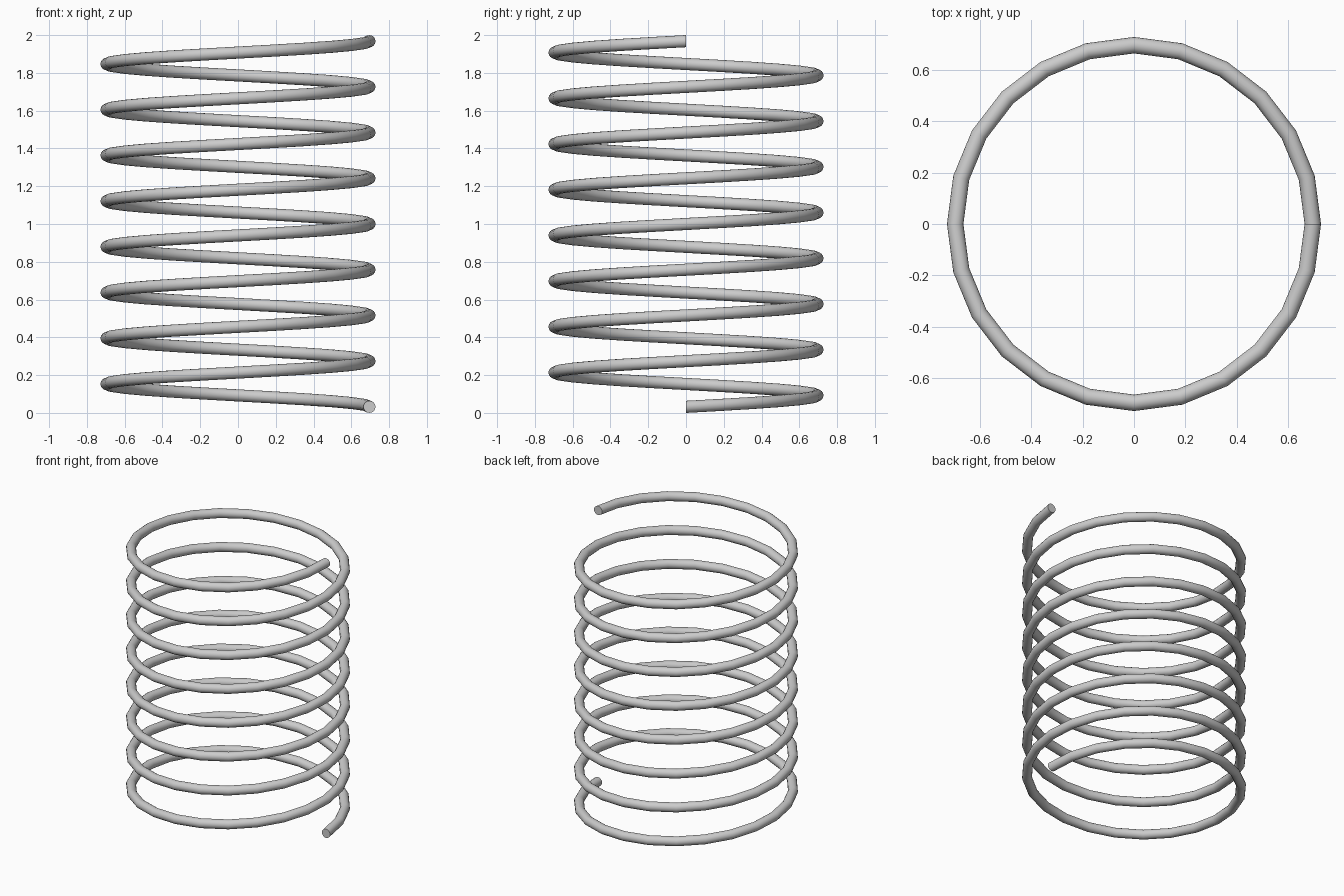
import bpy, bmesh
from math import sin, cos, pi

if "Cube" in bpy.data.objects:
    bpy.data.objects.remove(bpy.data.objects["Cube"])

COIL_R, WIRE_R = 0.696, 0.032
TURNS, STEPS, SIDES = 8, 24, 16
RISE = 2.0 - 2 * WIRE_R

bm = bmesh.new()

# Upright wire cross-section placed at each step along the helix
rings = []
n = TURNS * STEPS
for i in range(n + 1):
    a = 2 * pi * i / STEPS
    zc = WIRE_R + RISE * i / n
    ring = []
    for k in range(SIDES):
        t = 2 * pi * k / SIDES
        r = COIL_R + WIRE_R * cos(t)
        ring.append(bm.verts.new((r * cos(a), r * sin(a), zc + WIRE_R * sin(t))))
    rings.append(ring)

# Wire skin
for lo, hi in zip(rings, rings[1:]):
    for k in range(SIDES):
        j = (k + 1) % SIDES
        bm.faces.new((lo[k], lo[j], hi[j], hi[k]))

# Flat cut ends
bm.faces.new(rings[0])
bm.faces.new(rings[-1])
bmesh.ops.recalc_face_normals(bm, faces=bm.faces[:])

mesh = bpy.data.meshes.new("coil_spring")
bm.to_mesh(mesh)
bm.free()
spring = bpy.data.objects.new("coil_spring", mesh)
bpy.context.collection.objects.link(spring)

# Smooth wire with crisp ends
bpy.context.view_layer.objects.active = spring
spring.select_set(True)
bpy.ops.object.shade_smooth_by_angle(angle=0.7)
